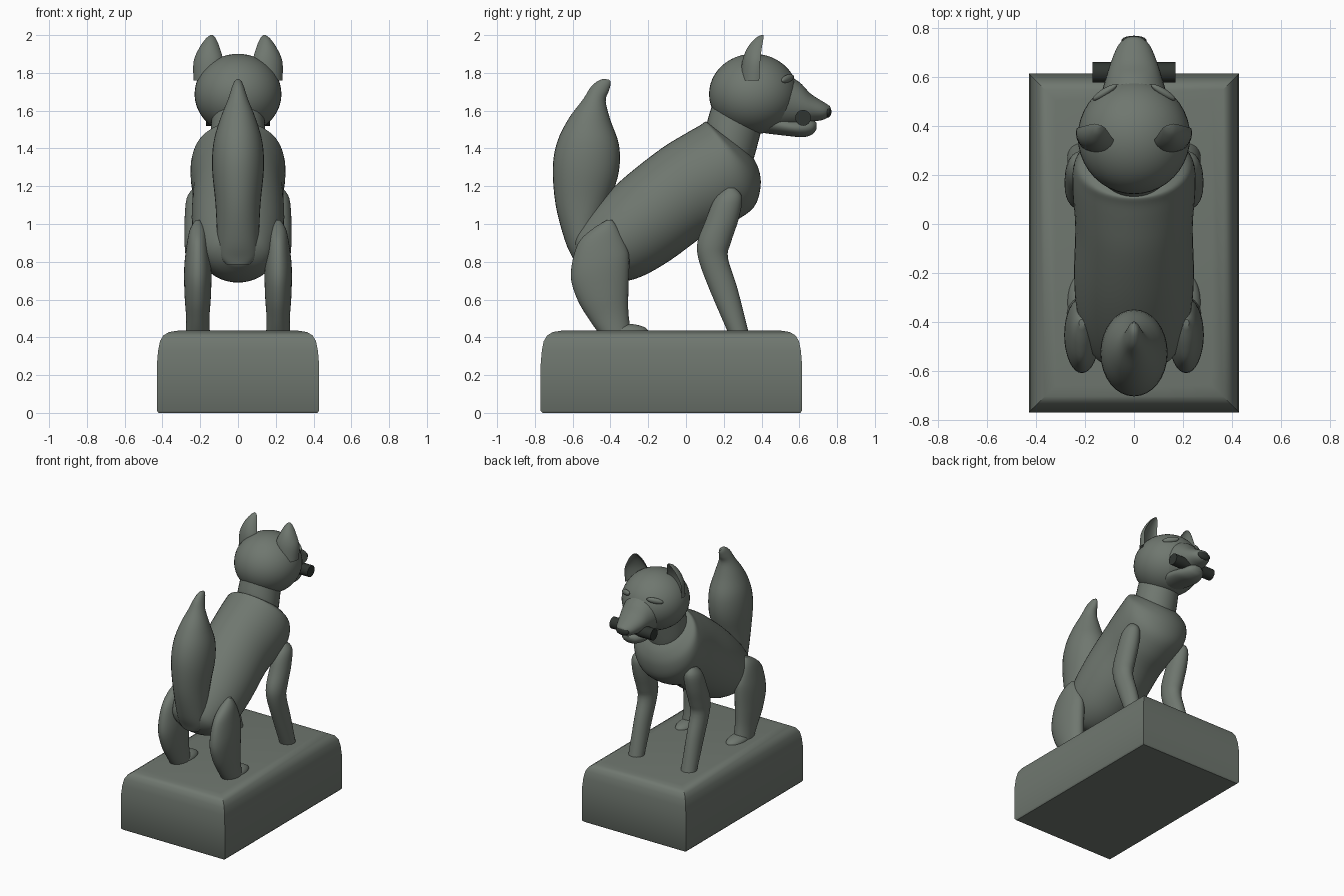
import bpy
import bmesh
from math import sin, cos, pi, radians
from mathutils import Matrix, Vector

default_cube = bpy.data.objects.get("Cube")
if default_cube:
    bpy.data.objects.remove(default_cube, do_unlink=True)


def make_material(name, colour):
    material = bpy.data.materials.new(name)
    material.use_nodes = True
    material.diffuse_color = colour
    shader = next(n for n in material.node_tree.nodes if n.type == 'BSDF_PRINCIPLED')
    shader.inputs["Base Color"].default_value = colour
    shader.inputs["Roughness"].default_value = .8
    return material


STONE = make_material("grey green stone", (.16, .185, .16, 1))
DARK = make_material("dark stone", (.03, .036, .031, 1))


def finish(name, bm, material=STONE, mirrored=False, angle=40):
    """Turn a bmesh into a shaded object, optionally mirrored across x."""
    bmesh.ops.recalc_face_normals(bm, faces=bm.faces)
    mesh = bpy.data.meshes.new(name)
    bm.to_mesh(mesh)
    bm.free()
    mesh.materials.append(material)
    mesh.shade_smooth()
    mesh.set_sharp_from_angle(angle=radians(angle))
    obj = bpy.data.objects.new(name, mesh)
    bpy.context.scene.collection.objects.link(obj)
    if mirrored:
        modifier = obj.modifiers.new("Mirror", 'MIRROR')
        modifier.use_mirror_merge = False
    return obj


def skin(bm, rings):
    """Bridge consecutive rings of points and close both ends."""
    loops = [[bm.verts.new(point) for point in ring] for ring in rings]
    count = len(loops[0])
    for low, high in zip(loops, loops[1:]):
        for i in range(count):
            j = (i + 1) % count
            bm.faces.new((low[i], low[j], high[j], high[i]))
    bm.faces.new(loops[0])
    bm.faces.new(loops[-1])


def spline(a, b, c, d, t):
    """Catmull-Rom blend between b and c."""
    return [(2 * q + (r - p) * t + (2 * p - 5 * q + 4 * r - s) * t * t
             + (3 * q - p - 3 * r + s) * t ** 3) / 2 for p, q, r, s in zip(a, b, c, d)]


def loft(sections, x=0, steps=4, sides=32, hollow=1):
    """Oval sections: outline point (y, z), opposite point (y, z), half width."""
    rows = []
    last = len(sections) - 1
    for i in range(last):
        near = [sections[max(0, min(last, i + k))] for k in (-1, 0, 1, 2)]
        rows += [spline(*near, step / steps) for step in range(steps)]
    rows.append(sections[-1])
    rings = []
    for y1, z1, y2, z2, width in rows:
        centre = Vector((x, (y1 + y2) / 2, (z1 + z2) / 2))
        half = Vector((0, (y2 - y1) / 2, (z2 - z1) / 2))
        ring = []
        for k in range(sides):
            angle = 2 * pi * k / sides
            depth = cos(angle)
            if depth > 0:
                depth *= hollow
            ring.append(centre + half * depth + Vector((width * sin(angle), 0, 0)))
        rings.append(ring)
    bm = bmesh.new()
    skin(bm, rings)
    return bm


def ellipsoid(centre, radii, turn=0, tilt=0):
    bm = bmesh.new()
    matrix = (Matrix.Translation(centre) @ Matrix.Rotation(turn, 4, 'Z')
              @ Matrix.Rotation(tilt, 4, 'Y') @ Matrix.Diagonal((*radii, 1)))
    bmesh.ops.create_uvsphere(bm, u_segments=40, v_segments=24, radius=1, matrix=matrix)
    return bm


# Plinth: stacked rectangles with a softly rounded top
plinth = bmesh.new()
profile = [(0, .01), (.012, 0), (.25, 0), (.33, .007), (.38, .017),
           (.41, .035), (.428, .065), (.435, .11)]
skin(plinth, [[(-.43 + d, -.77 + d, z), (.43 - d, -.77 + d, z),
               (.43 - d, .615 - d, z), (-.43 + d, .615 - d, z)] for z, d in profile])
finish("plinth", plinth)

# Body, from rump to shoulders
finish("body", loft([
    (-.56, .78, -.59, .84, .05),
    (-.48, .72, -.6, .93, .15),
    (-.38, .69, -.55, 1.02, .2),
    (-.24, .72, -.45, 1.13, .235),
    (-.08, .81, -.31, 1.26, .245),
    (.1, .94, -.13, 1.4, .24),
    (.25, 1.01, 0, 1.48, .25),
    (.36, 1.09, .07, 1.52, .25),
    (.395, 1.2, .1, 1.54, .23),
    (.385, 1.29, .11, 1.54, .18),
    (.35, 1.36, .12, 1.53, .14)], sides=48))

# Neck
finish("neck", loft([
    (.34, 1.3, .11, 1.49, .14),
    (.36, 1.35, .112, 1.54, .147),
    (.4, 1.5, .135, 1.62, .14)]))

# Head, muzzle, jaw and nose
finish("head", ellipsoid((0, .357, 1.688), (.23, .235, .213)))
finish("muzzle", loft([
    (.48, 1.5, .48, 1.82, .15),
    (.6, 1.52, .595, 1.755, .115),
    (.66, 1.54, .66, 1.69, .095),
    (.72, 1.55, .73, 1.645, .068),
    (.752, 1.565, .76, 1.625, .04),
    (.76, 1.58, .765, 1.61, .02)]))
finish("lower_jaw", loft([
    (.42, 1.48, .42, 1.6, .1),
    (.55, 1.465, .55, 1.56, .1),
    (.62, 1.46, .62, 1.555, .085),
    (.67, 1.475, .67, 1.55, .06),
    (.692, 1.505, .692, 1.535, .025)]))
finish("nose", ellipsoid((0, .75, 1.593), (.052, .02, .03)), DARK)

# Closed eyelids
finish("eyelids", ellipsoid((.12, .538, 1.77), (.058, .016, .02), radians(-32),
                            radians(12)), mirrored=True)

# Ears: hollow leaf shapes turned slightly about their roots
ears = loft([
    (.29, 1.76, .43, 1.76, .08),
    (.3, 1.86, .43, 1.86, .082),
    (.325, 1.93, .44, 1.93, .057),
    (.365, 1.98, .44, 1.98, .028),
    (.4, 2, .42, 2, .006)], x=.157, hollow=-.45)
bmesh.ops.rotate(ears, verts=ears.verts, cent=(.157, .36, 0),
                 matrix=Matrix.Rotation(radians(20), 3, 'Z'))
finish("ears", ears, mirrored=True)

# Rod held crosswise in the mouth
rod = bmesh.new()
bmesh.ops.create_cone(rod, cap_ends=True, segments=16, radius1=.042, radius2=.042,
                      depth=.34, matrix=Matrix.Translation((0, .62, 1.562))
                      @ Matrix.Rotation(pi / 2, 4, 'Y'))
finish("mouth_rod", rod, DARK)

# Upright bushy tail
finish("tail", loft([
    (-.585, .785, -.53, .785, .06),
    (-.6, .82, -.5, .86, .1),
    (-.64, .91, -.46, .97, .11),
    (-.69, 1.1, -.4, 1.13, .12),
    (-.705, 1.3, -.355, 1.28, .137),
    (-.68, 1.44, -.355, 1.42, .13),
    (-.62, 1.56, -.4, 1.55, .095),
    (-.545, 1.66, -.425, 1.65, .055),
    (-.5, 1.73, -.41, 1.7, .035),
    (-.45, 1.765, -.4, 1.735, .02),
    (-.41, 1.765, -.4, 1.755, .006)]))

# Hind legs and feet
finish("hind_legs", loft([
    (-.42, 1.02, -.39, 1.02, .012),
    (-.5, .97, -.355, .97, .042),
    (-.575, .89, -.31, .87, .06),
    (-.61, .73, -.3, .8, .072),
    (-.575, .6, -.305, .65, .07),
    (-.51, .49, -.305, .53, .062),
    (-.46, .42, -.29, .42, .062)], x=.213), mirrored=True)
finish("hind_feet", ellipsoid((.21, -.32, .43), (.062, .12, .042)), mirrored=True)

# Front legs
finish("front_legs", loft([
    (.21, 1.19, .26, 1.19, .02),
    (.15, 1.13, .297, 1.14, .055),
    (.1, 1.01, .28, 1.03, .066),
    (.06, .9, .237, .9, .066),
    (.07, .8, .222, .82, .06),
    (.13, .64, .272, .66, .056),
    (.225, .42, .333, .42, .055)], x=.217), mirrored=True)
